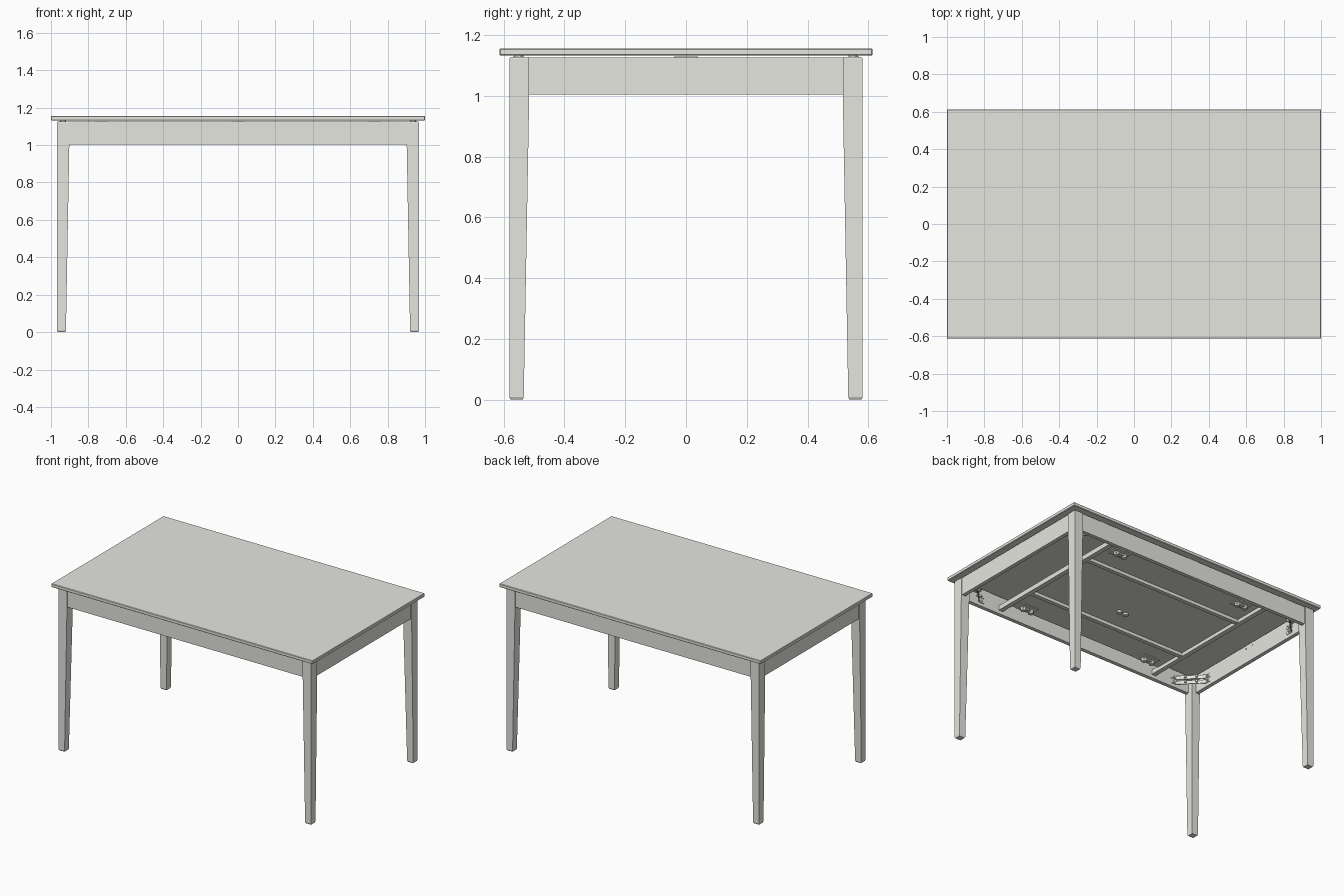
import bpy, bmesh, math
from mathutils import Matrix, Vector

if "Cube" in bpy.data.objects:
    bpy.data.objects.remove(bpy.data.objects["Cube"])

grey = bpy.data.materials.new("warm_grey")
grey.diffuse_color = (0.79, 0.79, 0.745, 1)
grey.use_nodes = True
grey.node_tree.nodes["Principled BSDF"].inputs["Base Color"].default_value = grey.diffuse_color


def finish(name, bm):
    bmesh.ops.recalc_face_normals(bm, faces=bm.faces)
    me = bpy.data.meshes.new(name)
    bm.to_mesh(me)
    bm.free()
    ob = bpy.data.objects.new(name, me)
    me.materials.append(grey)
    bpy.context.collection.objects.link(ob)
    return ob


def box(name, x, y, z, bevel=0.0):
    """Box from (min, max) ranges, optionally with chamfered edges."""
    bm = bmesh.new()
    bmesh.ops.create_cube(bm, size=1)
    for v in bm.verts:
        for i, r in enumerate((x, y, z)):
            v.co[i] = r[0] if v.co[i] < 0 else r[1]
    if bevel:
        bmesh.ops.bevel(bm, geom=bm.edges[:], offset=bevel, segments=1, affect='EDGES')
    return finish(name, bm)


def cylinder(name, centre, radius, depth, direction=(0, 0, 1)):
    bm = bmesh.new()
    rot = Vector((0, 0, 1)).rotation_difference(Vector(direction)).to_matrix().to_4x4()
    bmesh.ops.create_cone(bm, cap_ends=True, segments=14, radius1=radius, radius2=radius,
                          depth=depth, matrix=Matrix.Translation(centre) @ rot)
    return finish(name, bm)


def skin(name, rings):
    """Closed solid through a row of four-cornered rings."""
    bm = bmesh.new()
    rings = [[bm.verts.new(p) for p in r] for r in rings]
    for a, b in zip(rings, rings[1:]):
        for k in range(4):
            bm.faces.new((a[k], a[(k + 1) % 4], b[(k + 1) % 4], b[k]))
    bm.faces.new(rings[0])
    bm.faces.new(rings[-1])
    return finish(name, bm)


def leg(name, sx, sy):
    """Square leg: straight outer faces, inner faces taper below the apron."""
    ox, oy = 0.967, 0.581
    # z, inset of outer faces, width
    sections = [(0.0, 0.004, 0.040), (0.008, 0.0, 0.047), (1.0, 0.0, 0.065),
                (1.122, 0.0, 0.065), (1.127, 0.003, 0.059)]
    rings = []
    for z, e, w in sections:
        xs, ys = (ox - e, ox - e - w), (oy - e, oy - e - w)
        rings.append([(sx * xs[i], sy * ys[j], z) for i, j in ((0, 0), (1, 0), (1, 1), (0, 1))])
    skin(name, rings)


# table top
box("table_top", (-1, 1), (-0.613, 0.613), (1.132, 1.156), 0.003)

# aprons
for s, n in ((-1, "front"), (1, "back")):
    box(n + "_apron", (-0.905, 0.905), sorted((s * 0.574, s * 0.548)), (1.004, 1.126))
for s, n in ((-1, "left"), (1, "right")):
    box(n + "_apron", sorted((s * 0.96, s * 0.934)), (-0.52, 0.52), (1.004, 1.126))

# cross rails, stored leaf and its battens
for s, n in ((-1, "left"), (1, "right")):
    box(n + "_cross_rail", (s * 0.62 - 0.016, s * 0.62 + 0.016), (-0.548, 0.548), (1.028, 1.06))
box("stored_leaf", (-0.604, 0.604), (-0.49, 0.49), (1.052, 1.076))
for s, n in ((-1, "front"), (1, "back")):
    box(n + "_batten", (-0.604, 0.604), (s * 0.27 - 0.014, s * 0.27 + 0.014), (1.03, 1.052))

# latch knobs under the middle
for dx in (-0.025, 0.025):
    cylinder("latch_knob", (dx, -0.11, 1.046), 0.017, 0.014)

# felt spacers between frame and top
for s in (-1, 1):
    for x in (-0.73, 0, 0.73):
        box("long_spacer", (x - 0.035, x + 0.035), sorted((s * 0.57, s * 0.552)), (1.126, 1.13))
    box("end_spacer", sorted((s * 0.955, s * 0.938)), (-0.04, 0.04), (1.126, 1.13))

for sx in (-1, 1):
    for sy in (-1, 1):
        tag = ("front" if sy < 0 else "back") + ("_left" if sx < 0 else "_right")
        leg(tag + "_leg", sx, sy)
        cylinder(tag + "_leg_stud", (sx * 0.935, sy * 0.55, 1.13), 0.015, 0.006)

        # diagonal corner bracket: two bent metal strips joined by a top plate
        path = [(0.76, 0.546), (0.80, 0.546), (0.932, 0.414), (0.932, 0.374)]
        for z0, h in ((1.025, 0.024), (1.06, 0.024)):
            skin(tag + "_corner_bracket",
                 [[(sx * (px - o), sy * (py - o), z)
                   for o, z in ((0, z0), (0.004, z0), (0.004, z0 + h), (0, z0 + h))]
                  for px, py in path])
            # bolts through the bracket and screws in its flanges
            for d in (-0.025, 0.025):
                cylinder(tag + "_bolt", (sx * (0.862 + d), sy * (0.476 - d), z0 + 0.012),
                         0.007, 0.03, (sx, sy, 0))
            cylinder(tag + "_screw", (sx * 0.78, sy * 0.542, z0 + 0.012), 0.007, 0.012, (0, 1, 0))
            cylinder(tag + "_screw", (sx * 0.928, sy * 0.394, z0 + 0.012), 0.007, 0.012, (1, 0, 0))
        skin(tag + "_bracket_plate",
             [[(sx * x, sy * y, z) for x, y in
               ((0.80, 0.546), (0.932, 0.414), (0.932, 0.51), (0.90, 0.546))]
              for z in (1.084, 1.088)])

        # leaf support fitting under the leaf edge
        x = sx * 0.49
        box(tag + "_support_plate", (x - 0.06, x + 0.06), sorted((sy * 0.485, sy * 0.41)), (1.046, 1.052))
        box(tag + "_support_arm", (x - 0.045, x + 0.045), sorted((sy * 0.465, sy * 0.435)), (1.03, 1.046), 0.004)
        for dx in (-0.03, 0.03):
            cylinder(tag + "_support_pivot", (x + dx, sy * 0.45, 1.034), 0.016, 0.024)

# screws in the end aprons
for s in (-1, 1):
    for y in (-0.03, 0.03):
        cylinder("apron_screw", (s * 0.934, y, 1.105), 0.005, 0.008, (1, 0, 0))
